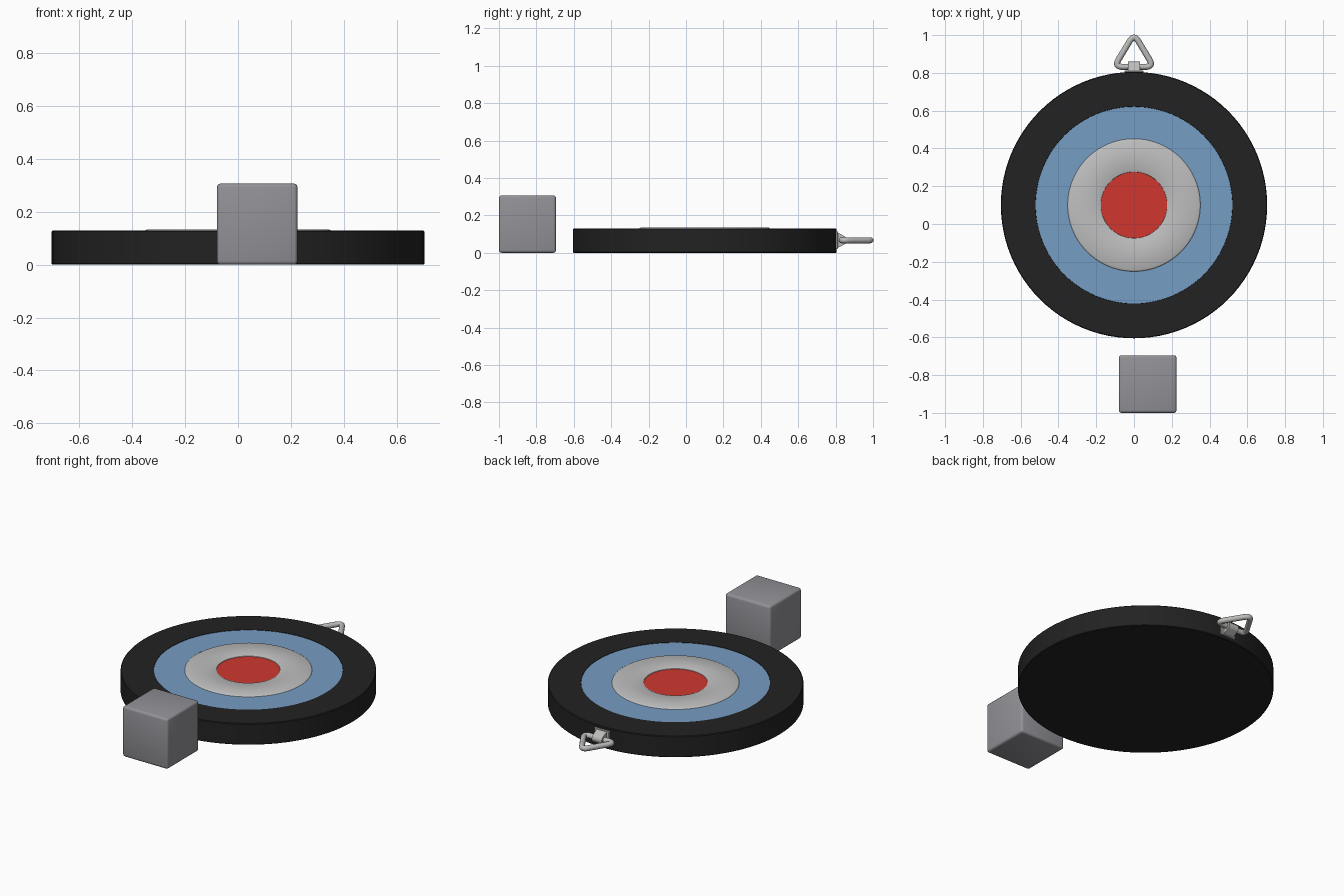
import bpy, bmesh, math
from mathutils import Vector, Matrix

if "Cube" in bpy.data.objects:
    bpy.data.objects.remove(bpy.data.objects["Cube"])


def material(name, r, g, b):
    m = bpy.data.materials.new(name)
    m.use_nodes = True
    m.diffuse_color = (r, g, b, 1)
    m.node_tree.nodes["Principled BSDF"].inputs["Base Color"].default_value = (r, g, b, 1)
    return m


BLACK = material("black", 0.016, 0.016, 0.016)
BLUE = material("blue", 0.18, 0.34, 0.55)
WHITE = material("off white", 0.52, 0.52, 0.52)
RED = material("red", 0.63, 0.038, 0.028)
GREY = material("block grey", 0.29, 0.285, 0.31)
METAL = material("metal", 0.5, 0.5, 0.49)

CENTRE_Y = 0.1
RING_Z = 0.067


def finish(bm, name, mat, smooth=True):
    bmesh.ops.recalc_face_normals(bm, faces=bm.faces)
    me = bpy.data.meshes.new(name)
    bm.to_mesh(me)
    bm.free()
    ob = bpy.data.objects.new(name, me)
    bpy.context.collection.objects.link(ob)
    me.materials.append(mat)
    if smooth:
        bpy.ops.object.select_all(action="DESELECT")
        ob.select_set(True)
        bpy.context.view_layer.objects.active = ob
        bpy.ops.object.shade_smooth_by_angle(angle=math.radians(35))
    return ob


def lathe(name, profile, mat, steps=96):
    """Spin a (radius, height) profile about the target's upright axis."""
    bm = bmesh.new()
    verts = [bm.verts.new((r, CENTRE_Y, z)) for r, z in profile]
    edges = [bm.edges.new(pair) for pair in zip(verts, verts[1:])]
    bmesh.ops.spin(bm, geom=verts + edges, cent=(0, CENTRE_Y, 0), axis=(0, 0, 1),
                   angle=2 * math.pi, steps=steps)
    bmesh.ops.remove_doubles(bm, verts=bm.verts, dist=0.0001)
    return finish(bm, name, mat)


def box(name, low, high, mat, bevel, segments=2):
    low, high = Vector(low), Vector(high)
    bm = bmesh.new()
    bmesh.ops.create_cube(bm, size=1, matrix=Matrix.Translation((low + high) / 2)
                          @ Matrix.Diagonal((high - low).to_4d()))
    bmesh.ops.bevel(bm, geom=bm.edges[:], offset=bevel, segments=segments,
                    profile=0.5, affect="EDGES")
    return finish(bm, name, mat)


# Target disc: black body with a shallow recess, then the coloured rings
lathe("target_body", [(0, 0), (0.701, 0), (0.705, 0.004), (0.705, 0.126), (0.701, 0.13),
                      (0.522, 0.13), (0.52, 0.12), (0, 0.12)], BLACK)
lathe("blue_ring", [(0.521, 0.12), (0.521, 0.128), (0.34, 0.128)], BLUE)
lathe("white_ring", [(0.352, 0.127), (0.35, 0.13), (0.343, 0.134),
                     (0.182, 0.134), (0.176, 0.131), (0.174, 0.125)], WHITE)
lathe("red_bullseye", [(0.176, 0.128), (0, 0.128)], RED)

# Loose block in front
box("block", (-0.08, -1, 0), (0.225, -0.695, 0.307), GREY, 0.014, 3)

# Hanger plate on the rim
box("hanger_plate", (-0.05, 0.79, 0.02), (0.05, 0.812, 0.115), METAL, 0.003, 1)

# Tapered strap running from the plate around the ring's bar
bar_y, barrel = 0.835, 0.025
outline = [(0.81, RING_Z + 0.042)]
for i in range(13):
    a = math.radians(65 - 130 * i / 12)
    outline.append((bar_y + barrel * math.cos(a), RING_Z + barrel * math.sin(a)))
outline.append((0.81, RING_Z - 0.042))
bm = bmesh.new()
face = bm.faces.new([bm.verts.new((-0.033, y, z)) for y, z in outline])
grown = bmesh.ops.extrude_face_region(bm, geom=[face])
bmesh.ops.translate(bm, vec=(0.066, 0, 0),
                    verts=[v for v in grown["geom"] if isinstance(v, bmesh.types.BMVert)])
finish(bm, "hanger_strap", METAL)

# Triangular wire ring with rounded corners
corners = [Vector((0, 1.006, RING_Z)), Vector((-0.105, 0.832, RING_Z)),
           Vector((0.105, 0.832, RING_Z))]
path = []
for i, c in enumerate(corners):
    a = c + (corners[i - 1] - c).normalized() * 0.045
    b = c + (corners[(i + 1) % 3] - c).normalized() * 0.045
    for k in range(9):
        t = k / 8
        path.append(a * (1 - t) ** 2 + c * 2 * t * (1 - t) + b * t * t)
bm = bmesh.new()
loops = []
for i, p in enumerate(path):
    along = (path[(i + 1) % len(path)] - path[i - 1]).normalized()
    side = along.cross(Vector((0, 0, 1)))
    angles = [2 * math.pi * j / 12 for j in range(12)]
    loops.append([bm.verts.new(p + 0.016 * (side * math.cos(a) + Vector((0, 0, math.sin(a)))))
                  for a in angles])
for i, here in enumerate(loops):
    there = loops[(i + 1) % len(loops)]
    for j in range(12):
        k = (j + 1) % 12
        bm.faces.new((here[j], here[k], there[k], there[j]))
finish(bm, "hanging_ring", METAL)
